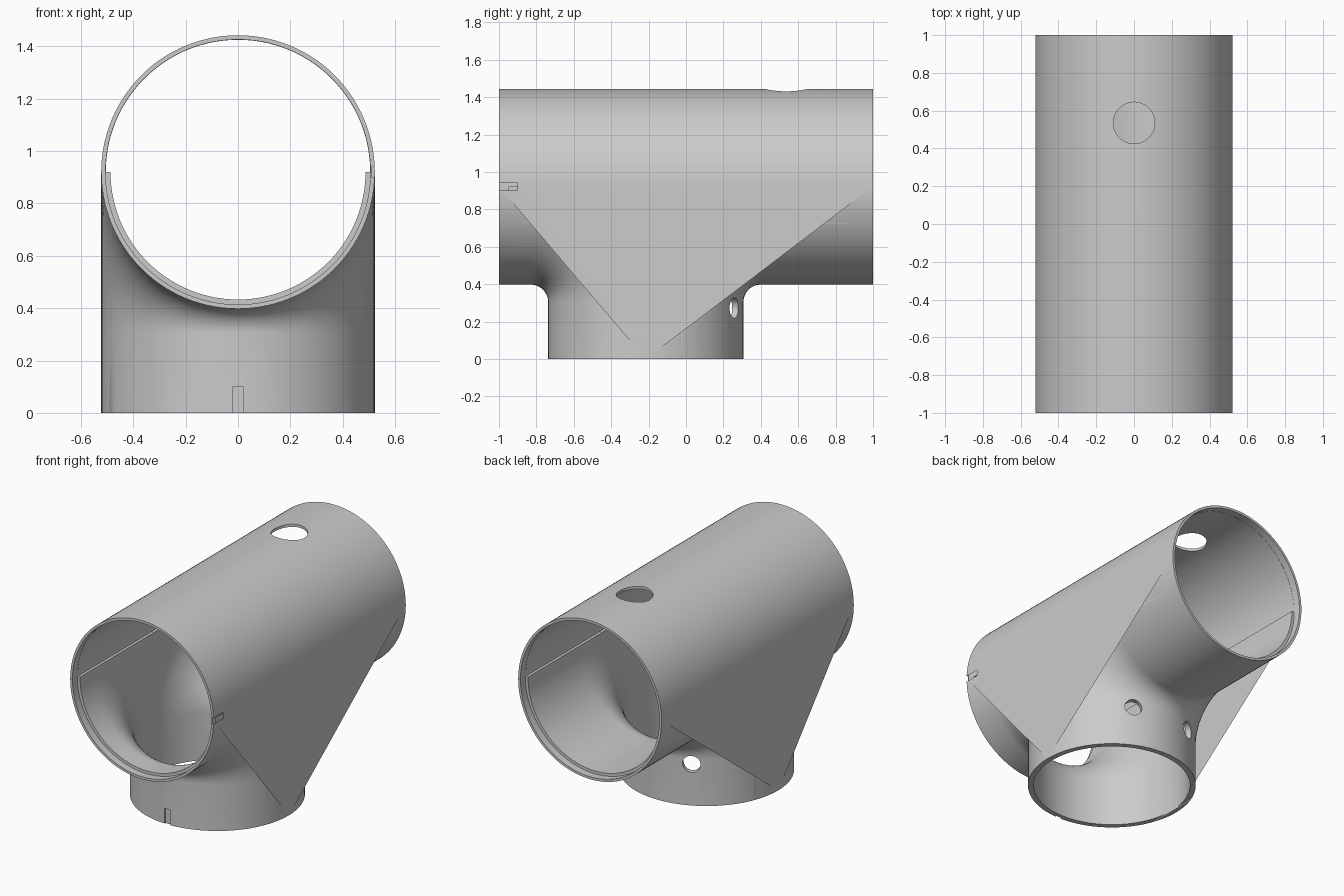
import bpy, bmesh, math
from mathutils import Matrix, Vector

if "Cube" in bpy.data.objects:
    bpy.data.objects.remove(bpy.data.objects["Cube"])

R, BORE, SOCKET = 0.5225, 0.487, 0.505   # outer, lower bore and upper bore radii
YC, ZC = -0.215, 0.92                    # branch axis y, main axis z
BEND, ZB = 0.615, 0.305                  # fillet centre offset and height


def add_object(name, bm):
    bmesh.ops.recalc_face_normals(bm, faces=bm.faces[:])
    if bm.calc_volume(signed=True) < 0:
        bmesh.ops.reverse_faces(bm, faces=bm.faces[:])
    mesh = bpy.data.meshes.new(name)
    bm.to_mesh(mesh)
    bm.free()
    ob = bpy.data.objects.new(name, mesh)
    bpy.context.scene.collection.objects.link(ob)
    return ob


def tee(name, r, y_end, z_low, steps=56, arc=16):
    """Solid tee: slices along x, each a T outline with rounded inner corners."""
    bm = bmesh.new()
    rings = []
    for i in range(steps + 1):
        t = -math.pi / 2 + math.pi * i / steps
        x, s = r * math.sin(t), max(r * math.cos(t), 0.002)
        rad = BEND - s
        right = []
        for k in range(arc + 1):
            a = math.pi / 2 * (1 + k / arc)
            right.append((BEND + rad * math.cos(a), ZB + rad * math.sin(a)))
        left = [(-y, z) for y, z in reversed(right)]
        pts = [(-y_end, ZC - s), (-y_end, ZC + s), (y_end, ZC + s), (y_end, ZC - s)]
        pts += [(YC + y, z) for y, z in right]
        pts += [(YC + s, z_low), (YC - s, z_low)]
        pts += [(YC + y, z) for y, z in left]
        rings.append([bm.verts.new((x, y, z)) for y, z in pts])
    n = len(rings[0])
    for a, b in zip(rings, rings[1:]):
        for j in range(n):
            k = (j + 1) % n
            bm.faces.new((a[j], a[k], b[k], b[j]))
    caps = [bm.faces.new(rings[0]), bm.faces.new(rings[-1])]
    bmesh.ops.triangulate(bm, faces=caps)
    return add_object(name, bm)


def cylinder(name, r, start, end, segs=48):
    a, b = Vector(start), Vector(end)
    rot = (b - a).to_track_quat('Z', 'Y').to_matrix().to_4x4()
    bm = bmesh.new()
    bmesh.ops.create_cone(bm, cap_ends=True, segments=segs, radius1=r, radius2=r,
                          depth=(b - a).length,
                          matrix=Matrix.Translation((a + b) / 2) @ rot)
    return add_object(name, bm)


def box(name, centre, size):
    bm = bmesh.new()
    bmesh.ops.create_cube(bm, size=1, matrix=Matrix.Translation(centre)
                          @ Matrix.Diagonal((*size, 1)))
    return add_object(name, bm)


def half_bore():
    """Upper half of the main bore, slightly wider than the lower half."""
    bm = bmesh.new()
    n = 56
    ends = []
    for y in (-1.07, 1.07):
        ends.append([bm.verts.new((SOCKET * math.cos(math.pi * i / n), y,
                                   ZC + SOCKET * math.sin(math.pi * i / n)))
                     for i in range(n + 1)])
    for j in range(n + 1):
        k = (j + 1) % (n + 1)
        bm.faces.new((ends[0][j], ends[0][k], ends[1][k], ends[1][j]))
    for e in ends:
        bm.faces.new(e)
    return add_object("upper_bore_cutter", bm)


def volume(mesh):
    bm = bmesh.new()
    bm.from_mesh(mesh)
    v = bm.calc_volume(signed=True) if bm.faces else 0.0
    bm.free()
    return v


def cut(body, cutter, keep=0.7):
    """Subtract the cutter, taking the first solver that gives a sound volume."""
    cutter.hide_render = True
    before = volume(body.data)
    mod = body.modifiers.new("cut", 'BOOLEAN')
    mod.operation, mod.object = 'DIFFERENCE', cutter
    result = None
    for solver in ('MANIFOLD', 'EXACT', 'FLOAT'):
        mod.solver = solver
        bpy.context.view_layer.update()
        deps = bpy.context.evaluated_depsgraph_get()
        mesh = bpy.data.meshes.new_from_object(body.evaluated_get(deps))
        if before * keep < volume(mesh) < before * 0.999999:
            result = mesh
            break
    body.modifiers.remove(mod)
    if result:
        body.data = result
    bpy.data.objects.remove(cutter)


# Pipe body and its hollow
body = tee("tee_pipe", R, 1.0, 0.0)
cut(body, tee("bore_cutter", BORE, 1.06, -0.06), keep=0.03)
cut(body, half_bore(), keep=0.4)

# Sockets at the two main ends
for s in (-1, 1):
    cut(body, cylinder("socket_cutter", SOCKET + 0.001, (0, s * 0.95, ZC),
                       (0, s * 1.1, ZC), 112))

# Round hole on top, and two in the back of the branch
cut(body, cylinder("top_hole_cutter", 0.11, (0, 0.535, 1.2), (0, 0.535, 1.6)))
for deg in (65, 115):
    d = Vector((math.cos(math.radians(deg)), math.sin(math.radians(deg)), 0))
    c = Vector((0, YC, 0.272))
    cut(body, cylinder("branch_hole_cutter", 0.055, c + d * 0.35, c + d * 0.7, 32))

# Shallow key notches at the main end and the branch foot
cut(body, box("side_notch_cutter", (R + 0.04, -1.0, ZC), (0.1, 0.2, 0.04)))
cut(body, box("foot_notch_cutter", (0, YC - R - 0.04, 0), (0.04, 0.1, 0.2)))

# Smooth shading with crisp rims
bpy.context.view_layer.update()
bpy.ops.object.select_all(action='DESELECT')
body.select_set(True)
bpy.context.view_layer.objects.active = body
bpy.ops.object.shade_smooth_by_angle(angle=math.radians(30))
